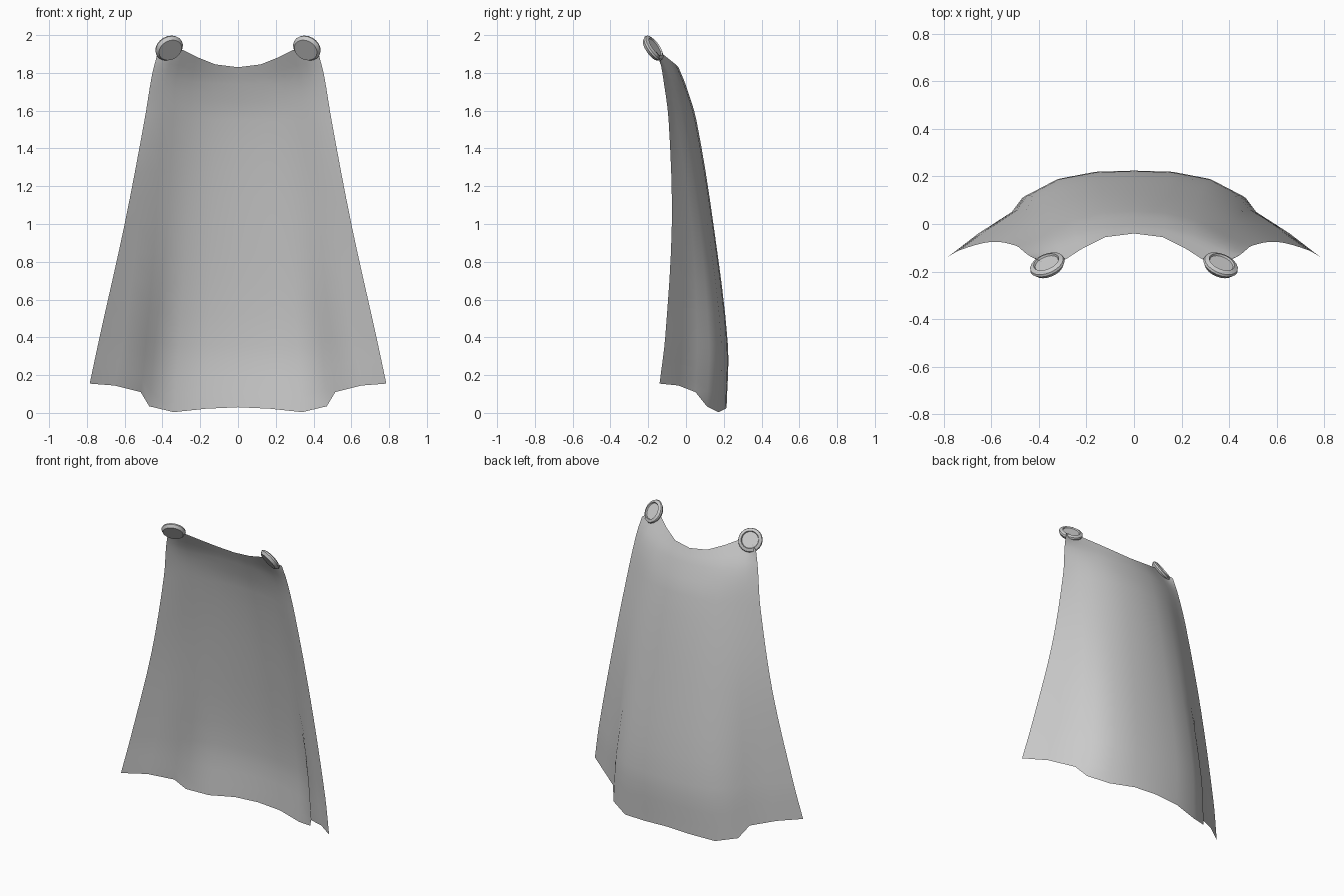
import bpy, bmesh, math
from mathutils import Vector

if "Cube" in bpy.data.objects:
    bpy.data.objects.remove(bpy.data.objects["Cube"])

grey = bpy.data.materials.new("light grey cloth")
grey.diffuse_color = (0.6, 0.6, 0.6, 1)
grey.use_nodes = True
grey.node_tree.nodes["Principled BSDF"].inputs["Base Color"].default_value = grey.diffuse_color


def make_object(name, bm, angle):
    mesh = bpy.data.meshes.new(name)
    bm.to_mesh(mesh)
    bm.free()
    ob = bpy.data.objects.new(name, mesh)
    bpy.context.collection.objects.link(ob)
    mesh.materials.append(grey)
    bpy.ops.object.select_all(action='DESELECT')
    ob.select_set(True)
    bpy.context.view_layer.objects.active = ob
    bpy.ops.object.shade_smooth_by_angle(angle=math.radians(angle))
    return ob


# Half cross-sections of the cloth, collar to hem, centre to side edge
sections = [
    [(0, -.04, 1.83), (.12, -.055, 1.845), (.22, -.105, 1.885), (.29, -.15, 1.92),
     (.34, -.165, 1.925), (.39, -.16, 1.915), (.43, -.14, 1.89)],
    [(0, -.003, 1.74), (.13, -.013, 1.745), (.25, -.04, 1.75), (.33, -.075, 1.76),
     (.38, -.095, 1.77), (.42, -.112, 1.78), (.457, -.122, 1.78)],
    [(0, .055, 1.55), (.13, .047, 1.55), (.25, .02, 1.55), (.34, -.02, 1.55),
     (.40, -.05, 1.55), (.45, -.075, 1.55), (.495, -.092, 1.55)],
    [(0, .145, 1.0), (.135, .14, 1.0), (.27, .115, 1.0), (.375, .07, 1.0),
     (.435, .03, 1.0), (.52, -.025, 1.0), (.60, -.075, 1.0)],
    [(0, .222, .36), (.16, .217, .36), (.315, .188, .36), (.44, .122, .37),
     (.485, .06, .39), (.605, -.02, .40), (.733, -.11, .40)],
    [(0, .215, .03), (.17, .21, .022), (.34, .172, .004), (.47, .11, .035),
     (.515, .05, .11), (.655, -.04, .145), (.785, -.14, .155)],
]
STEPS = 4


def smooth_column(points):
    """Cubic curve through the points, parametrised by chord length."""
    p = [Vector(q) for q in points]
    t = [0]
    for a, b in zip(p, p[1:]):
        t.append(t[-1] + (b - a).length)
    n = len(p) - 1
    slope = []
    for i in range(n + 1):
        lo, hi = max(i - 1, 0), min(i + 1, n)
        slope.append((p[hi] - p[lo]) / (t[hi] - t[lo]))
    out = []
    for i in range(n):
        d = t[i + 1] - t[i]
        for k in range(STEPS):
            s = k / STEPS
            out.append(p[i] * (2*s**3 - 3*s**2 + 1) + slope[i] * d * (s**3 - 2*s**2 + s)
                       + p[i + 1] * (3*s**2 - 2*s**3) + slope[i + 1] * d * (s**3 - s**2))
    return out + [p[-1]]


# Cape cloth: mirrored columns joined into one sheet, facing the back
half = [smooth_column(col) for col in zip(*sections)]
mirrored = [[Vector((-v.x, v.y, v.z)) for v in col] for col in half[:0:-1]]
bm = bmesh.new()
grid = [[bm.verts.new(v) for v in col] for col in mirrored + half]
for a, b in zip(grid, grid[1:]):
    for i in range(len(a) - 1):
        bm.faces.new((a[i], b[i], b[i + 1], a[i + 1]))
bm.faces.ensure_lookup_table()
bm.normal_update()
if sum(f.normal.y for f in bm.faces) < 0:
    bmesh.ops.reverse_faces(bm, faces=bm.faces[:])
make_object("cape_cloth", bm, 80)

# Shoulder clasps: round buttons with a raised rim and a recessed face
profile = [(.064, -.018), (.077, 0), (.074, .010), (.056, .018), (.052, .010)]
SIDES = 20
for name, side in (("clasp_left", -1), ("clasp_right", 1)):
    bm = bmesh.new()
    rings = []
    for r, h in profile:
        rings.append([bm.verts.new((r * math.cos(2 * math.pi * k / SIDES),
                                    r * math.sin(2 * math.pi * k / SIDES), h))
                      for k in range(SIDES)])
    for a, b in zip(rings, rings[1:]):
        for k in range(SIDES):
            m = (k + 1) % SIDES
            bm.faces.new((a[k], a[m], b[m], b[k]))
    bm.faces.new(rings[0][::-1])
    bm.faces.new(rings[-1])
    ob = make_object(name, bm, 35)
    ob.location = (side * .364, -.174, 1.93)
    ob.rotation_mode = 'QUATERNION'
    ob.rotation_quaternion = Vector((side * .33, .77, .54)).to_track_quat('Z', 'Y')
